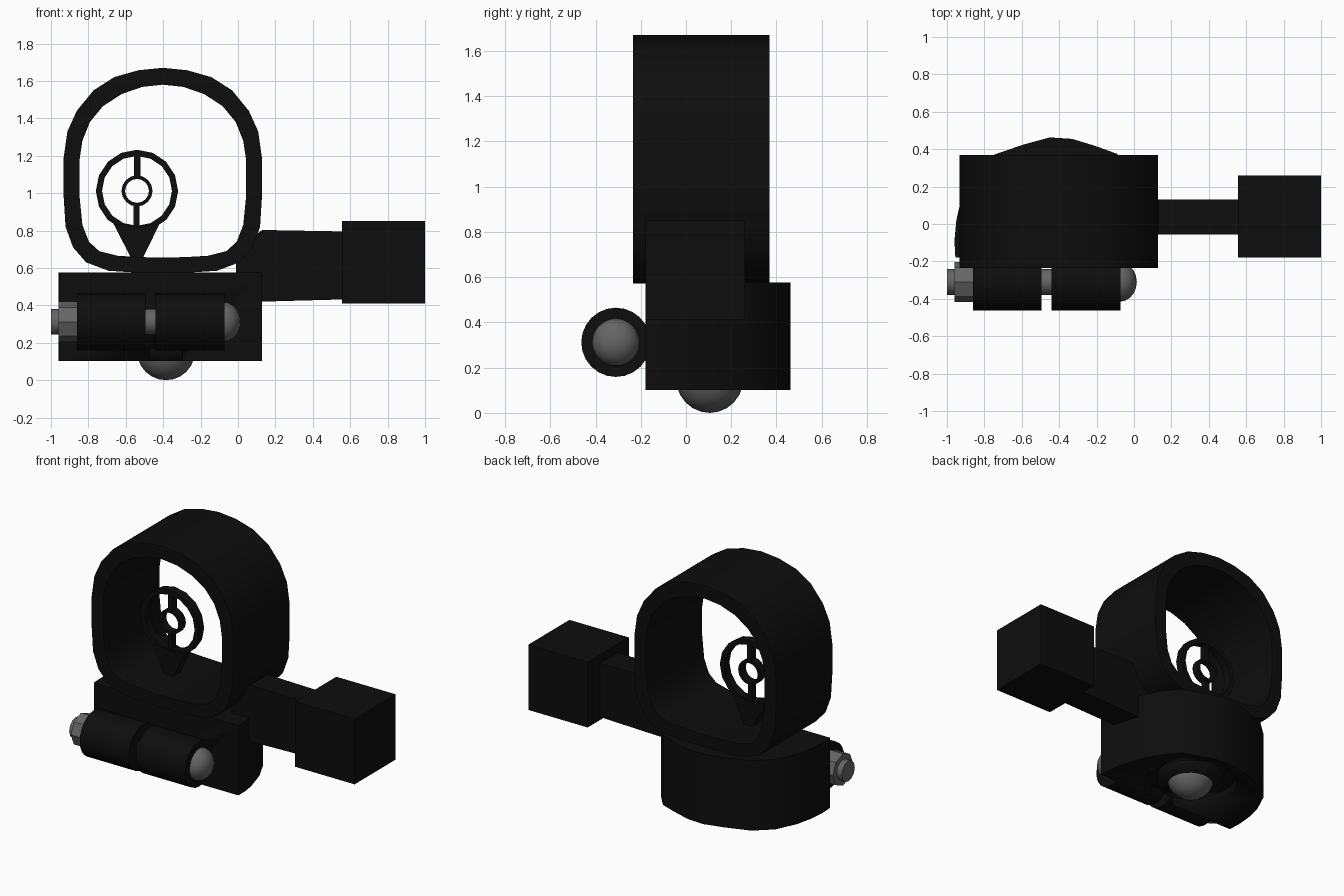
import bpy, bmesh, math
from mathutils import Matrix

if "Cube" in bpy.data.objects:
    bpy.data.objects.remove(bpy.data.objects["Cube"])


def material(name, c):
    m = bpy.data.materials.new(name)
    m.diffuse_color = (c, c, c, 1)
    m.use_nodes = True
    m.node_tree.nodes["Principled BSDF"].inputs["Base Color"].default_value = m.diffuse_color
    return m


BLACK = material("matte_black", 0.004)
STEEL = material("grey_steel", 0.13)


def finish(name, bm, mat, smooth=True):
    bmesh.ops.recalc_face_normals(bm, faces=bm.faces)
    me = bpy.data.meshes.new(name)
    bm.to_mesh(me)
    bm.free()
    ob = bpy.data.objects.new(name, me)
    bpy.context.collection.objects.link(ob)
    me.materials.append(mat)
    if smooth:
        bpy.ops.object.select_all(action='DESELECT')
        ob.select_set(True)
        bpy.context.view_layer.objects.active = ob
        bpy.ops.object.shade_smooth_by_angle(angle=math.radians(32))
    return ob


def prism(name, pts, lo, hi, axis, mat, smooth=True):
    """Extrude a 2D outline along y (points are x,z) or z (points are x,y)."""
    bm = bmesh.new()
    put = (lambda p, t: (p[0], t, p[1])) if axis == 'y' else (lambda p, t: (p[0], p[1], t))
    a = [bm.verts.new(put(p, lo)) for p in pts]
    b = [bm.verts.new(put(p, hi)) for p in pts]
    bm.faces.new(a)
    bm.faces.new(b)
    for i in range(len(pts)):
        j = (i + 1) % len(pts)
        bm.faces.new((a[i], a[j], b[j], b[i]))
    return finish(name, bm, mat, smooth)


def tube(name, outer, inner, lo, hi, axis, mat):
    """Hollow extrusion between two outlines with equal point counts."""
    bm = bmesh.new()
    put = (lambda p, t: (p[0], t, p[1])) if axis == 'y' else (lambda p, t: (p[0], p[1], t))
    loops = [[bm.verts.new(put(p, t)) for p in o]
             for o, t in ((outer, lo), (outer, hi), (inner, hi), (inner, lo))]
    n = len(outer)
    for k in range(4):
        a, b = loops[k], loops[(k + 1) % 4]
        for i in range(n):
            j = (i + 1) % n
            bm.faces.new((a[i], a[j], b[j], b[i]))
    return finish(name, bm, mat)


def circle(cx, cy, r, n):
    return [(cx + r * math.cos(2 * math.pi * i / n), cy + r * math.sin(2 * math.pi * i / n))
            for i in range(n)]


def mirrored(half, cx):
    return [(cx + x, z) for x, z in half] + [(cx - x, z) for x, z in half[-2:0:-1]]


def box(name, x0, x1, y0, y1, z0, z1, mat):
    return prism(name, [(x0, z0), (x1, z0), (x1, z1), (x0, z1)], y0, y1, 'y', mat, False)


def rod(name, x0, x1, r, n, mat, y=-0.31, z=0.312):
    bm = bmesh.new()
    bmesh.ops.create_cone(bm, cap_ends=True, segments=n, radius1=r, radius2=r, depth=x1 - x0,
                          matrix=Matrix.Translation(((x0 + x1) / 2, y, z))
                          @ Matrix.Rotation(math.pi / 2, 4, 'Y'))
    return finish(name, bm, mat)


def ball(name, loc, scale, mat):
    bm = bmesh.new()
    bmesh.ops.create_uvsphere(bm, u_segments=20, v_segments=12, radius=1,
                              matrix=Matrix.Translation(loc) @ Matrix.Diagonal((*scale, 1)))
    return finish(name, bm, mat)


# Hood: rounded hollow shroud
outer = [(0, 1.67), (.13, 1.657), (.26, 1.62), (.37, 1.55), (.46, 1.44), (.51, 1.33), (.53, 1.19),
         (.53, .98), (.52, .82), (.48, .71), (.41, .63), (.29, .585), (.14, .575), (0, .572)]
inner = [(0, 1.58), (.11, 1.568), (.22, 1.53), (.32, 1.465), (.39, 1.38), (.43, 1.28), (.445, 1.18),
         (.445, .98), (.43, .83), (.395, .74), (.34, .69), (.24, .665), (.12, .658), (0, .655)]
tube("hood", mirrored(outer, -0.402), mirrored(inner, -0.402), -0.235, 0.37, 'y', BLACK)

# Base: flat front, rounded back, groove underneath
plan = [(-.955, -.18), (-.96, -.09), (-.95, .02), (-.925, .13), (-.86, .27), (-.75, .37), (-.59, .425),
        (-.45, .463), (-.33, .455), (-.2, .415), (-.09, .375), (0, .27), (.07, .13), (.115, -.02),
        (.128, -.1), (.128, -.18)]
base = prism("base", plan, 0.102, 0.576, 'z', BLACK)
cutter = tube("groove_cutter", circle(-.385, .105, .3, 24), circle(-.385, .105, .21, 24),
              0.0, 0.17, 'z', BLACK)
cutter.hide_render = True
cutter.hide_viewport = True
cut = base.modifiers.new("groove", 'BOOLEAN')
cut.operation = 'DIFFERENCE'
cut.solver = 'EXACT'
cut.object = cutter
ball("bottom_ball", (-.385, .105, .155), (.155, .15, .155), STEEL)

# Side arm and end block
prism("arm", [(-.01, .42), (.13, .42), (.57, .432), (.57, .795), (.13, .803), (-.01, .7)],
      -0.055, 0.13, 'y', BLACK, False)
box("arm_block", 0.555, 1.0, -0.18, 0.26, 0.41, 0.852, BLACK)

# Clamp barrels with through bolt
for side, x in (("left", -0.862), ("right", -0.44)):
    rod(side + "_barrel", x, x + 0.367, 0.153, 24, BLACK)
rod("bolt_shaft", -1.0, -0.08, 0.069, 12, STEEL)
rod("bolt_nut", -0.96, -0.86, 0.108, 8, STEEL)
ball("bolt_head", (-.075, -.31, .312), (.09, .105, .105), STEEL)

# Sight post: tapered foot, two rings and thin connecting bars
cx, cz = -0.54, 1.012
tube("sight_ring", circle(cx, cz, .22, 16), circle(cx, cz, .187, 16), 0.04, 0.095, 'y', BLACK)
tube("sight_bead", circle(cx, cz, .083, 16), circle(cx, cz, .064, 16), 0.04, 0.095, 'y', BLACK)
prism("sight_foot", [(-.57, .65), (-.51, .65), (-.42, .835), (-.48, .832), (-.54, .82), (-.6, .832),
                     (-.665, .835)], 0.03, 0.105, 'y', BLACK, False)
box("upper_bar", cx - .015, cx + .018, 0.045, 0.09, cz + .075, cz + .2, BLACK)
box("lower_bar", cx - .018, cx + .013, 0.045, 0.09, cz - .2, cz - .075, BLACK)
